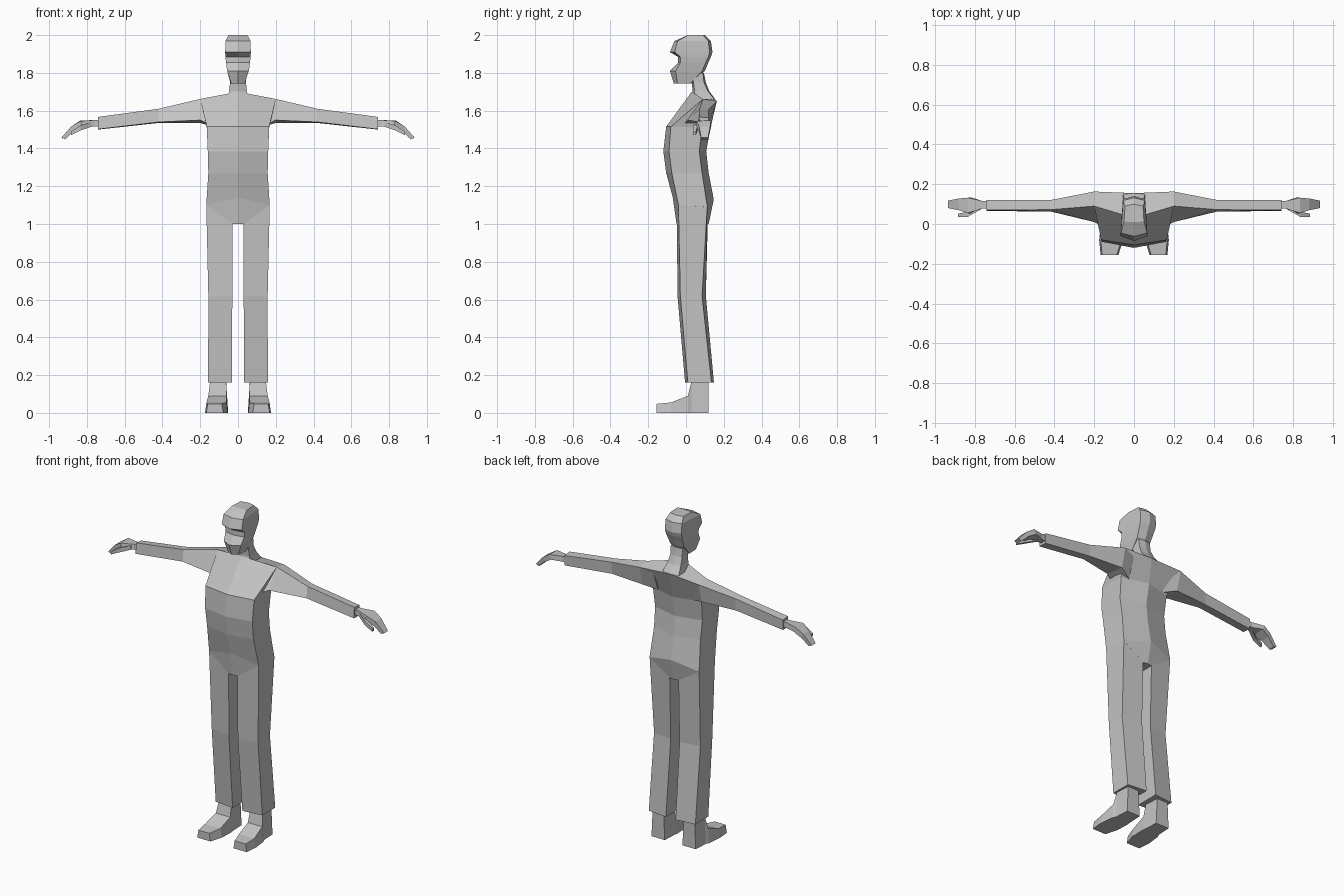
import bpy, bmesh

grey = bpy.data.materials.new("plain_grey")
grey.diffuse_color = (0.55, 0.55, 0.55, 1)


def loft(name, rings, mirror=False):
    """Skin a list of equal rings, cap both ends; optionally mirror to -x."""
    bm = bmesh.new()
    loops = [[bm.verts.new(p) for p in r] for r in rings]
    n = len(loops[0])
    for a, b in zip(loops, loops[1:]):
        for i in range(n):
            j = (i + 1) % n
            bm.faces.new((a[i], a[j], b[j], b[i]))
    bm.faces.new(loops[0])
    bm.faces.new(loops[-1])
    if mirror:
        geo = bm.verts[:] + bm.edges[:] + bm.faces[:]
        dup = bmesh.ops.duplicate(bm, geom=geo)["geom"]
        for v in dup:
            if isinstance(v, bmesh.types.BMVert):
                v.co.x = -v.co.x
    bmesh.ops.recalc_face_normals(bm, faces=bm.faces[:])
    me = bpy.data.meshes.new(name)
    bm.to_mesh(me)
    bm.free()
    me.materials.append(grey)
    ob = bpy.data.objects.new(name, me)
    bpy.context.collection.objects.link(ob)
    return ob


def body_ring(fc, fs, bs, bc):
    """Six-sided ring: front centre (y,z), front side, back side (x,y,z), back centre."""
    (y0, z0), (x1, y1, z1), (x2, y2, z2), (y3, z3) = fc, fs, bs, bc
    return [(0, y0, z0), (x1, y1, z1), (x2, y2, z2), (0, y3, z3),
            (-x2, y2, z2), (-x1, y1, z1)]


def flat_ring(z, fc, fs, bs, bc, wf, wb):
    return body_ring((fc, z), (wf, fs, z), (wb, bs, z), (bc, z))


def box_x(x, y0, y1, z0, z1):
    """Four-sided ring across the x axis."""
    return [(x, y0, z0), (x, y0, z1), (x, y1, z1), (x, y1, z0)]


# torso, from crotch to shoulders
loft("torso", [
    body_ring((-.05, 1.0), (.03, -.048, 1.0), (.03, .115, 1.0), (.12, 1.0)),
    body_ring((-.07, 1.14), (.168, -.04, 1.10), (.168, .113, 1.09), (.147, 1.13)),
    flat_ring(1.27, -.105, -.075, .085, .12, .157, .157),
    flat_ring(1.385, -.12, -.09, .07, .107, .16, .16),
    body_ring((-.105, 1.515), (.165, -.08, 1.515), (.165, .085, 1.51), (.13, 1.51)),
    body_ring((.03, 1.70), (.2, .09, 1.662), (.2, .163, 1.65), (.155, 1.66)),
])

# neck and head
loft("neck", [
    flat_ring(1.66, .03, .04, .15, .155, .055, .055),
    flat_ring(1.705, .035, .045, .115, .122, .047, .045),
    flat_ring(1.75, .03, .04, .095, .105, .042, .04),
    flat_ring(1.80, .03, .04, .09, .095, .042, .04),
])
loft("head", [
    flat_ring(1.745, -.065, -.045, .025, .035, .036, .04),
    flat_ring(1.81, -.085, -.055, .085, .10, .057, .047),
    flat_ring(1.855, -.042, -.03, .105, .118, .064, .052),
    flat_ring(1.885, -.042, -.03, .118, .132, .066, .055),
    flat_ring(1.91, -.085, -.06, .125, .14, .068, .056),
    flat_ring(1.968, -.062, -.045, .118, .132, .066, .055),
    flat_ring(2.0, .01, .012, .09, .1, .05, .045),
])

# sleeves: front bottom, front top, back top, back bottom
loft("arms", [
    [(.12, -.03, 1.51), (.12, .075, 1.66), (.12, .15, 1.645), (.12, .1, 1.51)],
    [(.2, .01, 1.55), (.2, .09, 1.662), (.2, .163, 1.65), (.2, .135, 1.535)],
    [(.42, .063, 1.54), (.42, .072, 1.61), (.42, .12, 1.607), (.42, .118, 1.535)],
    [(.74, .065, 1.502), (.74, .07, 1.567), (.74, .12, 1.562), (.74, .117, 1.5)],
], mirror=True)

# hands with bent fingers, and thumbs
loft("hands", [
    box_x(.72, .078, .115, 1.515, 1.55),
    box_x(.76, .078, .115, 1.517, 1.55),
    [(.82, .05, 1.512), (.835, .055, 1.545), (.835, .132, 1.548), (.82, .134, 1.52)],
    [(.868, .068, 1.492), (.882, .07, 1.517), (.882, .128, 1.517), (.868, .128, 1.492)],
    [(.915, .08, 1.448), (.935, .08, 1.457), (.935, .117, 1.457), (.915, .117, 1.448)],
], mirror=True)
loft("thumbs", [
    box_x(.775, .07, .095, 1.515, 1.54),
    box_x(.835, .036, .062, 1.495, 1.522),
    box_x(.885, .036, .052, 1.47, 1.488),
], mirror=True)


def leg_ring(zi, zo, xi, xo, fi, fo, bo, bi):
    return [(xi, fi, zi), (xo, fo, zo), (xo, bo, zo), (xi, bi, zi)]


# trouser legs, joined to the hips along a slanted crease
loft("legs", [
    leg_ring(1.0, 1.10, .03, .168, -.048, -.04, .113, .115),
    leg_ring(.62, .62, .03, .157, -.045, -.03, .085, .105),
    leg_ring(.16, .16, .033, .158, -.005, .01, .135, .148),
], mirror=True)

# shoes: rings from heel to toe (y, inner x, outer x, height)
shoe = [(.12, .06, .15, .17), (.03, .055, .155, .17), (.01, .052, .165, .09),
        (-.08, .055, .175, .055), (-.155, .078, .168, .048)]
loft("shoes", [[(a, y, 0), (b, y, 0), (b - .008, y, h), (a + .008, y, h)]
               for y, a, b, h in shoe], mirror=True)
